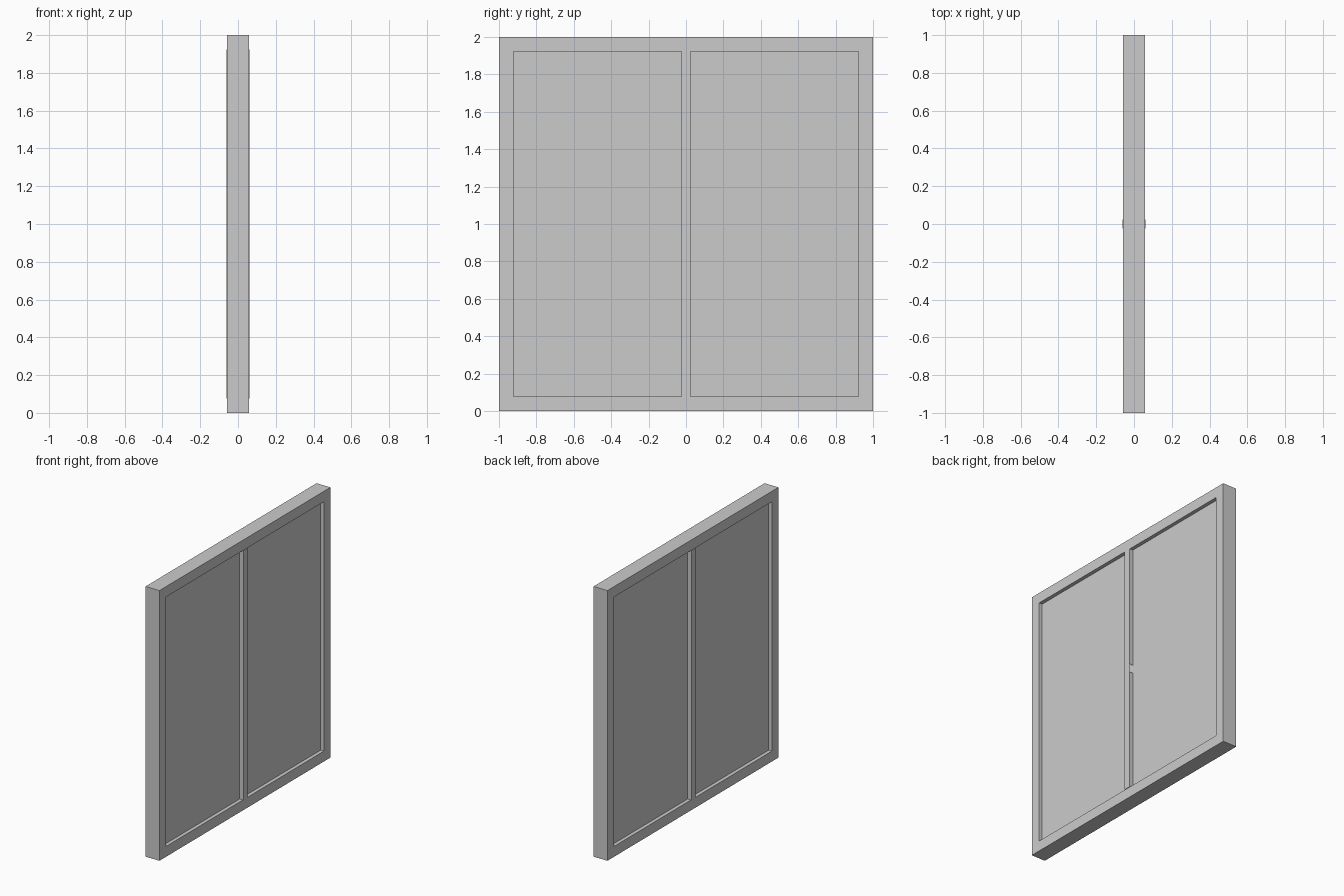
import bpy, bmesh

if "Cube" in bpy.data.objects:
    bpy.data.objects.remove(bpy.data.objects["Cube"])

IN = 0.923          # half size of the opening
FX = 0.057          # half depth of the frame
PX = 0.03           # half depth of the panes
MX, MW = 0.061, 0.024   # half depth and half width of the mullion


def finish(name, bm):
    bmesh.ops.recalc_face_normals(bm, faces=bm.faces[:])
    mesh = bpy.data.meshes.new(name)
    bm.to_mesh(mesh)
    bm.free()
    ob = bpy.data.objects.new(name, mesh)
    bpy.context.collection.objects.link(ob)
    return ob


def box(name, lo, hi):
    bm = bmesh.new()
    bmesh.ops.create_cube(bm, size=1)
    for v in bm.verts:
        v.co = [lo[i] + (v.co[i] + 0.5) * (hi[i] - lo[i]) for i in range(3)]
    return finish(name, bm)


# Mitred outer frame: rectangular section swept round four corners
bm = bmesh.new()
section = [(-FX, 1), (FX, 1), (FX, IN), (-FX, IN)]
rings = [[bm.verts.new((x, sy * r, 1 + sz * r)) for x, r in section]
         for sy, sz in ((-1, -1), (1, -1), (1, 1), (-1, 1))]
for i in range(4):
    a, b = rings[i], rings[(i + 1) % 4]
    for j in range(4):
        k = (j + 1) % 4
        bm.faces.new((a[j], a[k], b[k], b[j]))
finish("window_frame", bm)

# Two recessed panes
for side, y0, y1 in (("left", -IN, 0), ("right", 0, IN)):
    box(side + "_pane", (-PX, y0, 1 - IN), (PX, y1, 1 + IN))

# Central mullion, standing proud of the panes on both faces
box("back_mullion", (-MX, -MW, 1 - IN), (-PX, MW, 1 + IN))
front = box("front_mullion", (PX, -MW, 1 - IN), (MX, MW, 1 + IN))

# Small open slot halfway up one side of the front mullion
bm = bmesh.new()
bm.from_mesh(front.data)
for z in (0.97, 1.03):
    bmesh.ops.bisect_plane(bm, geom=bm.verts[:] + bm.edges[:] + bm.faces[:],
                           plane_co=(0, 0, z), plane_no=(0, 0, 1))
slot = [f for f in bm.faces
        if f.normal.y > 0.9 and abs(f.calc_center_median().z - 1) < 0.02]
bmesh.ops.delete(bm, geom=slot, context='FACES_ONLY')
bm.to_mesh(front.data)
bm.free()
